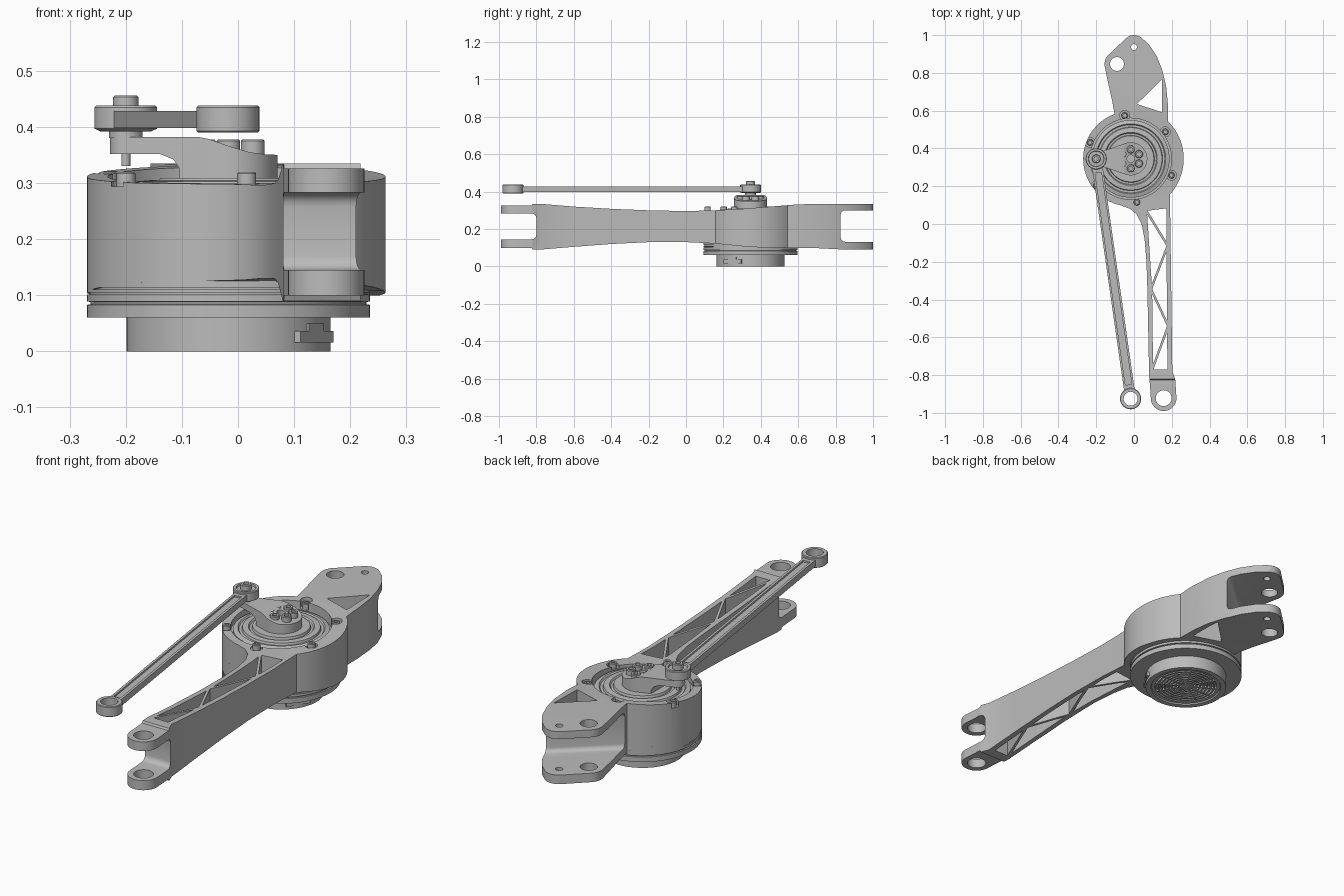
import bpy, bmesh
from math import cos, sin, pi, radians, hypot, atan2
from mathutils import Vector, Matrix

cube = bpy.data.objects.get("Cube")
if cube:
    bpy.data.objects.remove(cube)

metal = bpy.data.materials.new("grey_metal")
metal.use_nodes = True
GREY = (0.5, 0.5, 0.5, 1)
metal.diffuse_color = GREY
metal.node_tree.nodes["Principled BSDF"].inputs["Base Color"].default_value = GREY

HUB = Vector((-0.017, 0.345))      # motor axis
PIN = Vector((-0.2, 0.345))        # crank pin
ROD_END = Vector((-0.018, -0.925))


def arc(c, r, a0, a1, n=16):
    return [(c[0] + r * cos(radians(a0 + (a1 - a0) * i / n)),
             c[1] + r * sin(radians(a0 + (a1 - a0) * i / n))) for i in range(n + 1)]


def finish(name, bm):
    bmesh.ops.recalc_face_normals(bm, faces=bm.faces)
    mesh = bpy.data.meshes.new(name)
    bm.to_mesh(mesh)
    bm.free()
    ob = bpy.data.objects.new(name, mesh)
    bpy.context.collection.objects.link(ob)
    mesh.materials.append(metal)
    smooth(ob)
    return ob


def smooth(ob):
    for p in ob.data.polygons:
        p.use_smooth = True
    ob.data.set_sharp_from_angle(angle=radians(30))


def prism(name, outline, lo, hi, axis="z"):
    """Extrude a flat outline along z, x or y."""
    place = {"z": lambda u, v, w: (u, v, w), "x": lambda u, v, w: (w, u, v),
             "y": lambda u, v, w: (u, w, v)}[axis]
    bm = bmesh.new()
    face = bm.faces.new([bm.verts.new(place(u, v, lo)) for u, v in outline])
    new = bmesh.ops.extrude_face_region(bm, geom=[face])["geom"]
    shift = Vector(place(0, 0, hi - lo))
    bmesh.ops.translate(bm, vec=shift, verts=[v for v in new if isinstance(v, bmesh.types.BMVert)])
    return finish(name, bm)


def disc(name, c, r, lo, hi, n=32):
    return prism(name, arc(c, r, 0, 360 - 360 / n, n - 1), lo, hi)


def lathe(name, profile, c, steps=96):
    """Spin a closed (radius, height) profile round a vertical axis."""
    bm = bmesh.new()
    verts = [bm.verts.new((r, 0, z)) for r, z in profile]
    edges = [bm.edges.new((verts[i], verts[(i + 1) % len(verts)])) for i in range(len(verts))]
    bmesh.ops.spin(bm, geom=verts + edges, cent=(0, 0, 0), axis=(0, 0, 1),
                   angle=2 * pi, steps=steps, use_duplicate=False)
    bmesh.ops.remove_doubles(bm, verts=bm.verts, dist=1e-5)
    bmesh.ops.dissolve_degenerate(bm, edges=bm.edges, dist=1e-6)
    bmesh.ops.translate(bm, vec=(c[0], c[1], 0), verts=bm.verts)
    return finish(name, bm)


def bake(ob):
    deps = bpy.context.evaluated_depsgraph_get()
    mesh = bpy.data.meshes.new_from_object(ob.evaluated_get(deps))
    ob.modifiers.clear()
    ob.data = mesh
    smooth(ob)


def carve(ob, cutters, op="DIFFERENCE"):
    for c in cutters:
        m = ob.modifiers.new("carve", "BOOLEAN")
        m.operation, m.object, m.solver = op, c, "EXACT"
    bake(ob)
    for c in cutters:
        bpy.data.objects.remove(c)


def rounded(ob, width):
    m = ob.modifiers.new("round", "BEVEL")
    m.width, m.segments = width, 4
    bake(ob)
    return ob


def inset_triangle(pts, d):
    a, b, c = (Vector(p) for p in pts)
    la, lb, lc = (b - c).length, (c - a).length, (a - b).length
    s = la + lb + lc
    centre = (a * la + b * lb + c * lc) / s
    k = 1 - d * s / abs((b - a).cross(c - a))
    return [centre + (p - centre) * k for p in (a, b, c)]


# Link: plan outline, trimmed by a side profile
outline = ([(0.08, -0.8), (0.088, -0.9)] + arc((0.157, -0.922), 0.068, 180, 360)
           + [(0.218, -0.82), (0.203, -0.78), (0.191, 0.1)] + arc(HUB, 0.28, -42, 45, 30)
           + [(0.18, 0.63), (0.17, 0.73), (0.15, 0.815), (0.12, 0.89), (0.08, 0.95)]
           + arc((0, 0.937), 0.063, 45, 128, 8) + arc((-0.09, 0.847), 0.066, 128, 190, 8)
           + [(-0.135, 0.736), (-0.115, 0.65)] + arc(HUB, 0.252, 110, 258, 40)
           + [(-0.02, 0.08), (0.015, 0.05), (0.04, 0), (0.056, -0.08), (0.066, -0.2), (0.071, -0.35)])
side = [(-1.1, 0.1), (-0.825, 0.1), (-0.82, 0.09), (-0.78, 0.09), (-0.6, 0.105), (-0.4, 0.12),
        (-0.2, 0.13), (0, 0.13), (0.15, 0.123), (0.3, 0.108), (0.42, 0.1), (0.7, 0.098), (0.85, 0.09),
        (1.1, 0.09), (1.1, 0.335), (0.75, 0.335), (0.6, 0.332), (0.45, 0.32), (0.3, 0.308),
        (0.15, 0.3), (0, 0.296), (-0.2, 0.3), (-0.4, 0.308), (-0.6, 0.32), (-0.78, 0.335),
        (-0.82, 0.335), (-0.825, 0.326), (-1.1, 0.326)]
link = prism("link_body", outline, 0, 0.5)
carve(link, [prism("side_trim", side, -0.5, 0.5, "x")], "INTERSECT")

# Fork gaps, motor bore, eye holes
front_gap = [(-0.2, -1.2), (0.5, -1.2), (0.5, -0.8), (-0.2, -0.8)]
back_gap = [(-0.5, 1.3), (-0.5, 0.59), (-0.13, 0.585), (0.14, 0.83), (0.5, 0.84), (0.5, 1.3)]
cutters = [rounded(prism("front_gap", front_gap, 0.145, 0.283), 0.025),
           rounded(prism("back_gap", back_gap, 0.132, 0.3), 0.02),
           disc("motor_bore", HUB, 0.247, 0, 0.275, 96),
           disc("face_bore", HUB, 0.215, 0.2, 0.5, 96),
           disc("front_eye", (0.157, -0.922), 0.042, 0, 0.5),
           disc("back_eye", (-0.09, 0.847), 0.037, 0, 0.5),
           disc("small_eye", (0, 0.937), 0.016, 0, 0.5)]
# Truss windows between zigzag ribs
zigzag = [(0.178, 0.09), (0.062, 0.075), (0.178, -0.115), (0.09, -0.345), (0.181, -0.54),
          (0.095, -0.775), (0.183, -0.775)]
windows = [inset_triangle(zigzag[i:i + 3], 0.006) for i in range(len(zigzag) - 2)]
windows.append([(0.148, 0.765), (0.148, 0.592), (0.015, 0.635)])
cutters += [prism("window", w, 0, 0.5) for w in windows]
# Screw pockets round the motor face
screw_spots = [HUB + Vector((cos(radians(a)), sin(radians(a)))) * 0.232 for a in range(-22, 338, 60)]
cutters += [disc("pocket", p, 0.026, 0.294, 0.5) for p in screw_spots]
carve(link, cutters)


def cap_screw(name, c, r, lo, hi):
    w = r * 0.5
    lathe(name, [(0, lo), (r, lo), (r, hi - 0.003), (r - 0.003, hi), (w, hi),
                 (w, hi - 0.012), (0, hi - 0.012)], c, 24)


for p in screw_spots:
    cap_screw("rim_screw", p, 0.017, 0.28, 0.32)

# Motor: grille base, flange, grooved can, stepped face
grille = [(0, 0.006), (0.02, 0.006)]
for i in range(8):
    r = 0.02 + i * 0.016
    grille += [(r, 0.018), (r + 0.008, 0.018), (r + 0.008, 0.006), (r + 0.016, 0.006)]
can = []
for z in (0.103, 0.112, 0.132, 0.19, 0.225, 0.253):
    can += [(0.252, z - 0.002), (0.247, z - 0.002), (0.247, z + 0.002), (0.252, z + 0.002)]
face = [(0.252, 0.28), (0.205, 0.28), (0.205, 0.293), (0.185, 0.299), (0.18, 0.293), (0.168, 0.293),
        (0.165, 0.303), (0.14, 0.305), (0.135, 0.298), (0.125, 0.298), (0.122, 0.309), (0, 0.309)]
lathe("motor", grille + [(0.155, 0.006), (0.158, 0), (0.182, 0), (0.182, 0.06), (0.252, 0.06),
                         (0.252, 0.083), (0.246, 0.084), (0.246, 0.088), (0.252, 0.089)]
      + can + face, HUB)


def bar(name, c, size, angle, z):
    """Upright-sided box turned about z."""
    bm = bmesh.new()
    bmesh.ops.create_cube(bm, size=1, matrix=Matrix.Translation((c[0], c[1], z))
                          @ Matrix.Rotation(angle, 4, "Z") @ Matrix.Diagonal((*size, 1)))
    return finish(name, bm)


for i in range(12):
    a = i * pi / 6
    bar("grille_spoke", HUB + Vector((cos(a), sin(a))) * 0.087, (0.14, 0.006, 0.01), a, 0.011)

# Cable connector on the base
out = Vector((cos(radians(-32)), sin(radians(-32))))
bar("connector_shell", HUB + out * 0.168, (0.036, 0.11, 0.02), radians(-32), 0.026)
bar("connector_tab", HUB + out * 0.17, (0.03, 0.05, 0.02), radians(-32), 0.04)

# Crank: plan outline trimmed by a front profile
crank = prism("crank", arc(HUB, 0.0875, -115, 115, 40) + arc(PIN, 0.028, 105, 255), 0.2, 0.5)
crank_side = [(-0.3, 0.352), (-0.14, 0.352), (-0.115, 0.342), (-0.104, 0.325), (-0.104, 0.3), (0.1, 0.3),
              (0.1, 0.349), (0.05, 0.351), (0.02, 0.355), (-0.02, 0.367), (-0.05, 0.378),
              (-0.07, 0.382), (-0.3, 0.382)]
carve(crank, [prism("crank_trim", crank_side, 0, 0.8, "y"),], "INTERSECT")
carve(crank, [disc("crank_bore", HUB, 0.02, 0.315, 0.5)]
      + [disc("seat", HUB + Vector((0, 0.05)), 0.001, 0.49, 0.5)])
for i in range(6):
    a = pi / 2 + i * pi / 3
    cap_screw("hub_screw", HUB + Vector((cos(a), sin(a))) * 0.05, 0.021, 0.34, 0.378)
disc("pin_tip", PIN, 0.008, 0.33, 0.36, 16)
disc("pin_spacer", PIN, 0.03, 0.38, 0.392)

# Push rod with recessed flanks and two eyes
run = ROD_END - PIN
angle, mid = atan2(run.y, run.x), (PIN + ROD_END) / 2
rod = bar("push_rod", mid, (run.length - 0.085, 0.056, 0.03), angle, 0.413)
carve(rod, [bar("channel", mid, (run.length - 0.15, 0.034, 0.02), angle, z) for z in (0.43, 0.396)])
lathe("rod_front_eye", [(0.037, 0.39), (0.053, 0.39), (0.056, 0.393), (0.056, 0.435),
                        (0.053, 0.438), (0.037, 0.438)], ROD_END, 48)
lathe("rod_crank_eye", [(0, 0.392), (0.045, 0.392), (0.056, 0.397), (0.056, 0.435), (0.053, 0.438),
                        (0.042, 0.438), (0.04, 0.43), (0, 0.43)], PIN, 48)
cap_screw("rod_screw", PIN, 0.023, 0.42, 0.456)
